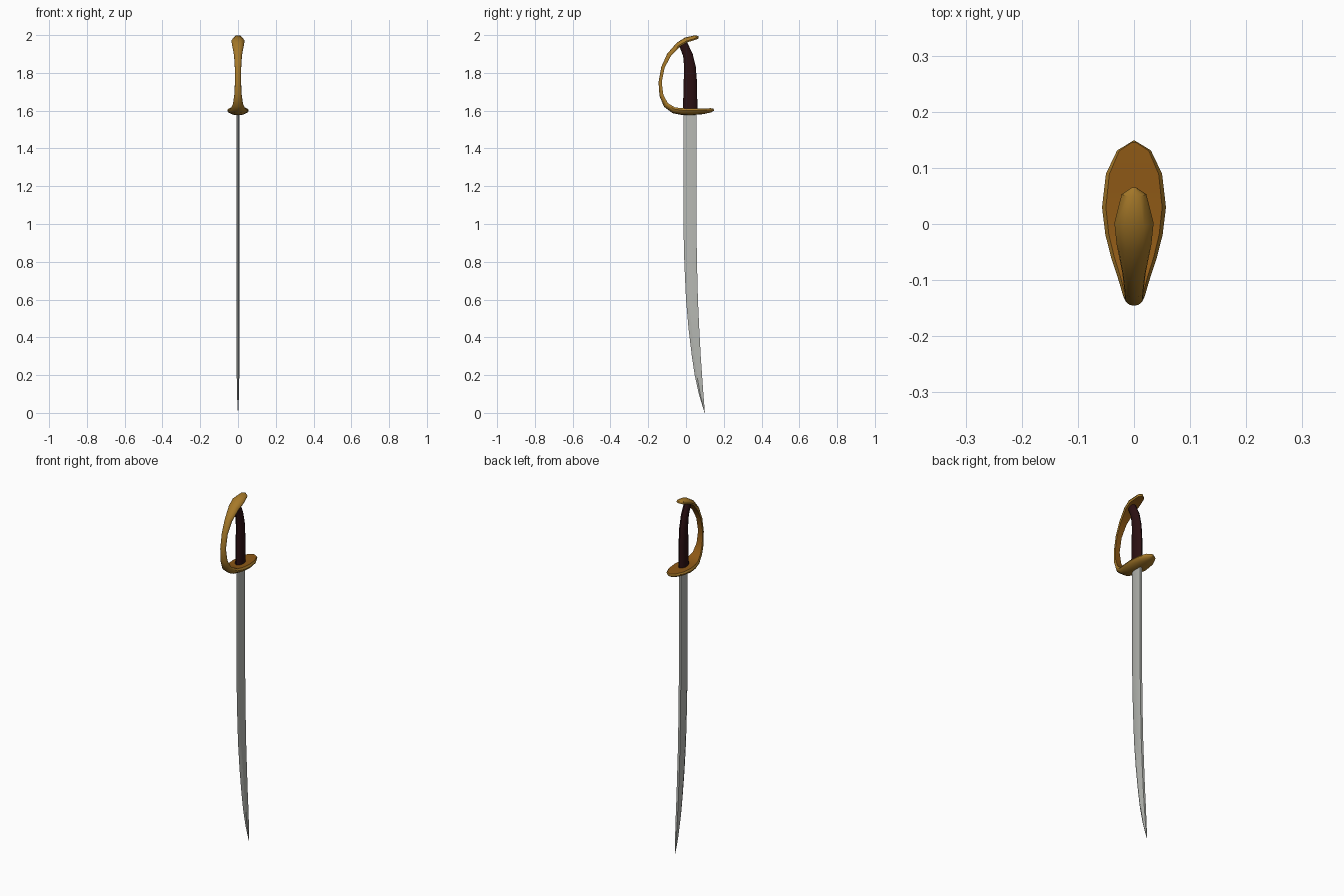
import bpy, bmesh, math
from mathutils import Vector

if "Cube" in bpy.data.objects:
    bpy.data.objects.remove(bpy.data.objects["Cube"])


def material(name, rgb):
    m = bpy.data.materials.new(name)
    m.diffuse_color = (*rgb, 1)
    m.use_nodes = True
    m.node_tree.nodes["Principled BSDF"].inputs["Base Color"].default_value = m.diffuse_color
    return m


gold = material("gold", (0.38, 0.19, 0.022))
bronze = material("dark_bronze", (0.27, 0.10, 0.008))
leather = material("dark_leather", (0.024, 0.005, 0.006))
steel = material("steel", (0.47, 0.48, 0.45))


def loft(name, rings, mats, angle=35, slot=lambda i: 0):
    """Join equal rings of points into a capped skin; slot(i) picks the material of strip i."""
    bm = bmesh.new()
    loops = [[bm.verts.new(p) for p in r] for r in rings]
    n = len(rings[0])
    for a, b in zip(loops, loops[1:]):
        for i in range(n):
            j = (i + 1) % n
            bm.faces.new((a[i], a[j], b[j], b[i])).material_index = slot(i)
    bm.faces.new(loops[0])
    bm.faces.new(loops[-1])
    bmesh.ops.recalc_face_normals(bm, faces=bm.faces)
    me = bpy.data.meshes.new(name)
    bm.to_mesh(me)
    bm.free()
    ob = bpy.data.objects.new(name, me)
    bpy.context.collection.objects.link(ob)
    for m in mats:
        me.materials.append(m)
    bpy.ops.object.select_all(action='DESELECT')
    ob.select_set(True)
    bpy.context.view_layer.objects.active = ob
    bpy.ops.object.shade_smooth_by_angle(angle=math.radians(angle))
    return ob


# Blade: z, cutting edge y, spine y, half thickness
blade = [(1.60, -.014, .055, .008), (1.0, -.014, .055, .008), (.80, -.009, .058, .008),
         (.60, .000, .063, .008), (.45, .013, .070, .008), (.30, .031, .078, .0075),
         (.20, .046, .085, .007), (.10, .068, .092, .005), (.04, .086, .097, .003),
         (.0, .099, .100, .0005)]
rings = []
for z, e, s, t in blade:
    k = e + (s - e) * .3
    rings.append([(0, e, z), (t, k, z), (t * .8, s, z), (-t * .8, s, z), (-t, k, z)])
loft("blade", rings, [steel], 25)

# Grip: centre y, centre z, half depth, half width, tilt of the section
grip = [(.022, 1.600, .038, .020, 0), (.023, 1.74, .036, .018, 0),
        (.021, 1.83, .031, .018, .15), (.010, 1.895, .027, .018, .35),
        (-.016, 1.955, .025, .018, .5)]
rings = []
for y, z, d, w, tilt in grip:
    rings.append([(w * math.sin(a), y + d * math.cos(a) * math.cos(tilt),
                   z + d * math.cos(a) * math.sin(tilt) * .6)
                  for a in (math.tau * i / 10 for i in range(10))])
loft("grip", rings, [leather], 45)

# One-piece hilt: pommel cap, knuckle bow and guard as (y, z, half width, thickness)
hilt = [(.065, 1.988, .004, .012), (.052, 1.988, .022, .023), (.0, 1.974, .035, .028),
        (-.04, 1.950, .031, .026), (-.09, 1.895, .021, .023), (-.122, 1.83, .017, .018),
        (-.137, 1.75, .016, .017), (-.130, 1.68, .020, .021), (-.106, 1.630, .027, .028),
        (-.065, 1.602, .040, .033), (-.02, 1.595, .051, .036), (.03, 1.594, .057, .036),
        (.09, 1.597, .050, .031), (.132, 1.602, .030, .022), (.147, 1.606, .004, .012)]
# Section: flat inner face, thin rim, rounded outer face
section = [(-.88, .5), (.88, .5), (1, .2), (.9, -.1), (.5, -.42), (0, -.5),
           (-.5, -.42), (-.9, -.1), (-1, .2)]
rings = []
for i, (y, z, w, t) in enumerate(hilt):
    p, q = hilt[max(i - 1, 0)], hilt[min(i + 1, len(hilt) - 1)]
    tan = Vector((q[0] - p[0], q[1] - p[1])).normalized()
    inward = Vector((-tan.y, tan.x))
    rings.append([(sx * w, y + inward.x * sn * t, z + inward.y * sn * t) for sx, sn in section])
loft("knuckle_guard", rings, [gold, bronze], 40, lambda i: 1 if i == 0 else 0)
